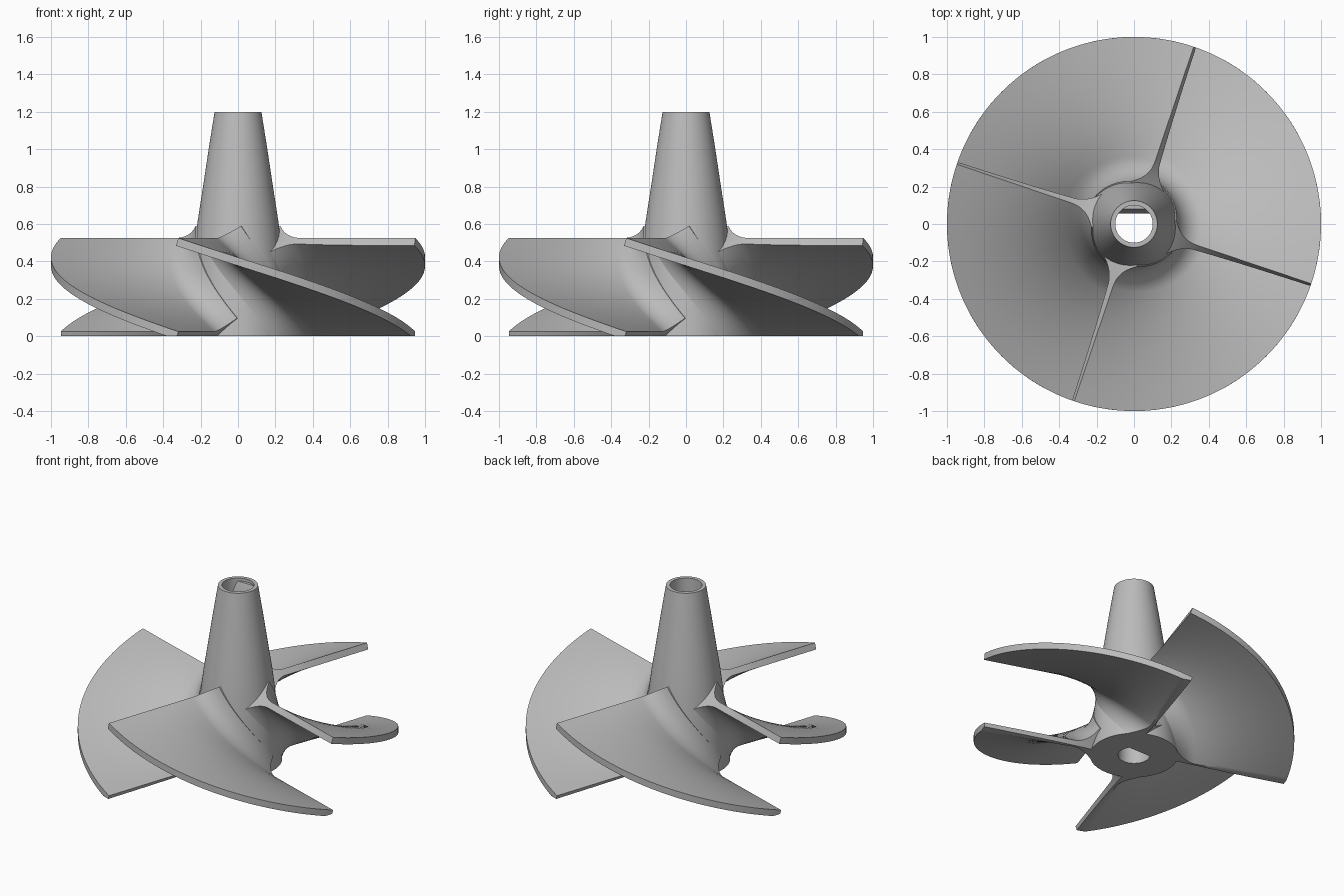
import bpy, bmesh
from math import sin, cos, atan2, sqrt, pi, radians, asin

cube = bpy.data.objects.get("Cube")
if cube:
    bpy.data.objects.remove(cube, do_unlink=True)

# One plain grey for the whole casting
grey = bpy.data.materials.new("cast_grey")
grey.use_nodes = True
COLOUR = (0.5, 0.5, 0.5, 1)
grey.diffuse_color = COLOUR
grey.node_tree.nodes["Principled BSDF"].inputs["Base Color"].default_value = COLOUR


def finish(bm, name, angle=30):
    """Turn a bmesh into a smooth-shaded object with sharp edges kept."""
    bmesh.ops.recalc_face_normals(bm, faces=bm.faces[:])
    mesh = bpy.data.meshes.new(name)
    bm.to_mesh(mesh)
    bm.free()
    mesh.materials.append(grey)
    obj = bpy.data.objects.new(name, mesh)
    bpy.context.collection.objects.link(obj)
    bpy.ops.object.select_all(action='DESELECT')
    obj.select_set(True)
    bpy.context.view_layer.objects.active = obj
    bpy.ops.object.shade_smooth_by_angle(angle=radians(angle))
    return obj


def bridge(bm, a, b):
    """Join two closed rings of vertices with quads."""
    n = len(a)
    for i in range(n):
        j = (i + 1) % n
        bm.faces.new((a[i], a[j], b[j], b[i]))


# Hub: tapered sleeve with a round bore, turned about z
BORE = 0.1
hub_profile = [(0.125, 1.2), (0.157, 1.0), (0.187, 0.8), (0.215, 0.62), (0.23, 0.5),
               (0.255, 0.25), (0.275, 0), (BORE, 0), (BORE, 1.2)]
SIDES = 96
bm = bmesh.new()
rings = []
for r, z in hub_profile:
    rings.append([bm.verts.new((r * cos(2 * pi * i / SIDES), r * sin(2 * pi * i / SIDES), z))
                  for i in range(SIDES)])
for k, ring in enumerate(rings):
    bridge(bm, ring, rings[(k + 1) % len(rings)])
finish(bm, "hub")

# Bore flat: a chord-shaped filler that makes the bore D-shaped, with a lead-in ramp
bm = bmesh.new()
levels = []
for z, flat in [(0, 0.055), (1.1, 0.055), (1.18, 0.08)]:
    outer = BORE + 0.008
    start = asin(flat / outer)
    levels.append([bm.verts.new((outer * cos(a), max(flat, outer * sin(a)), z))
                   for a in (start + (pi - 2 * start) * i / 16 for i in range(17))])
for low, high in zip(levels, levels[1:]):
    bridge(bm, low, high)
bm.faces.new(levels[0])
bm.faces.new(levels[-1])
finish(bm, "bore_flat")

# Blades: quarter-turn helical sheets with a fillet where they meet the hub
TOP, DROP, THICK, FILLET = 0.525, 0.5, 0.043, 0.125
STEPS = 48
START = radians(-18.6)
offsets = [-0.03, 0.0] + [FILLET * (i / 12) ** 1.6 for i in range(1, 13)]


def fillet(d):
    if d >= FILLET:
        return 0
    d = max(d, 0)
    return min(FILLET - sqrt(FILLET ** 2 - (FILLET - d) ** 2), 0.11)


def blade(name, turn):
    bm = bmesh.new()
    sections = []
    for s in range(STEPS + 1):
        t = s / STEPS
        z = TOP - DROP * t
        root = 0.275 - 0.09 * z
        rim = root + FILLET
        radii = [root + d for d in offsets] + [rim + (1 - rim) * i / 8 for i in range(1, 9)]
        upper, lower = [], []
        for r in radii:
            lean = atan2(DROP / (pi / 2), r)
            f = fillet(r - root)
            for side, push in ((upper, f), (lower, -f - THICK)):
                a = START + turn + t * pi / 2 + push * sin(lean) / r
                side.append(bm.verts.new((r * cos(a), r * sin(a), z + push * cos(lean))))
        sections.append((upper, lower))
    for (u0, l0), (u1, l1) in zip(sections, sections[1:]):
        bridge(bm, u0 + l0[::-1], u1 + l1[::-1])
    for u, l in (sections[0], sections[-1]):
        for i in range(len(u) - 1):
            bm.faces.new((u[i], u[i + 1], l[i + 1], l[i]))
    bmesh.ops.recalc_face_normals(bm, faces=bm.faces[:])
    # Trim flush with the underside of the hub
    cut = bmesh.ops.bisect_plane(bm, geom=bm.verts[:] + bm.edges[:] + bm.faces[:],
                                 plane_co=(0, 0, 0), plane_no=(0, 0, 1), clear_inner=True)
    edges = [e for e in cut["geom_cut"] if isinstance(e, bmesh.types.BMEdge)]
    bmesh.ops.triangle_fill(bm, edges=edges, use_beauty=True)
    finish(bm, name)


for i, place in enumerate(("front_right", "back_right", "back_left", "front_left")):
    blade("blade_" + place, i * pi / 2)
